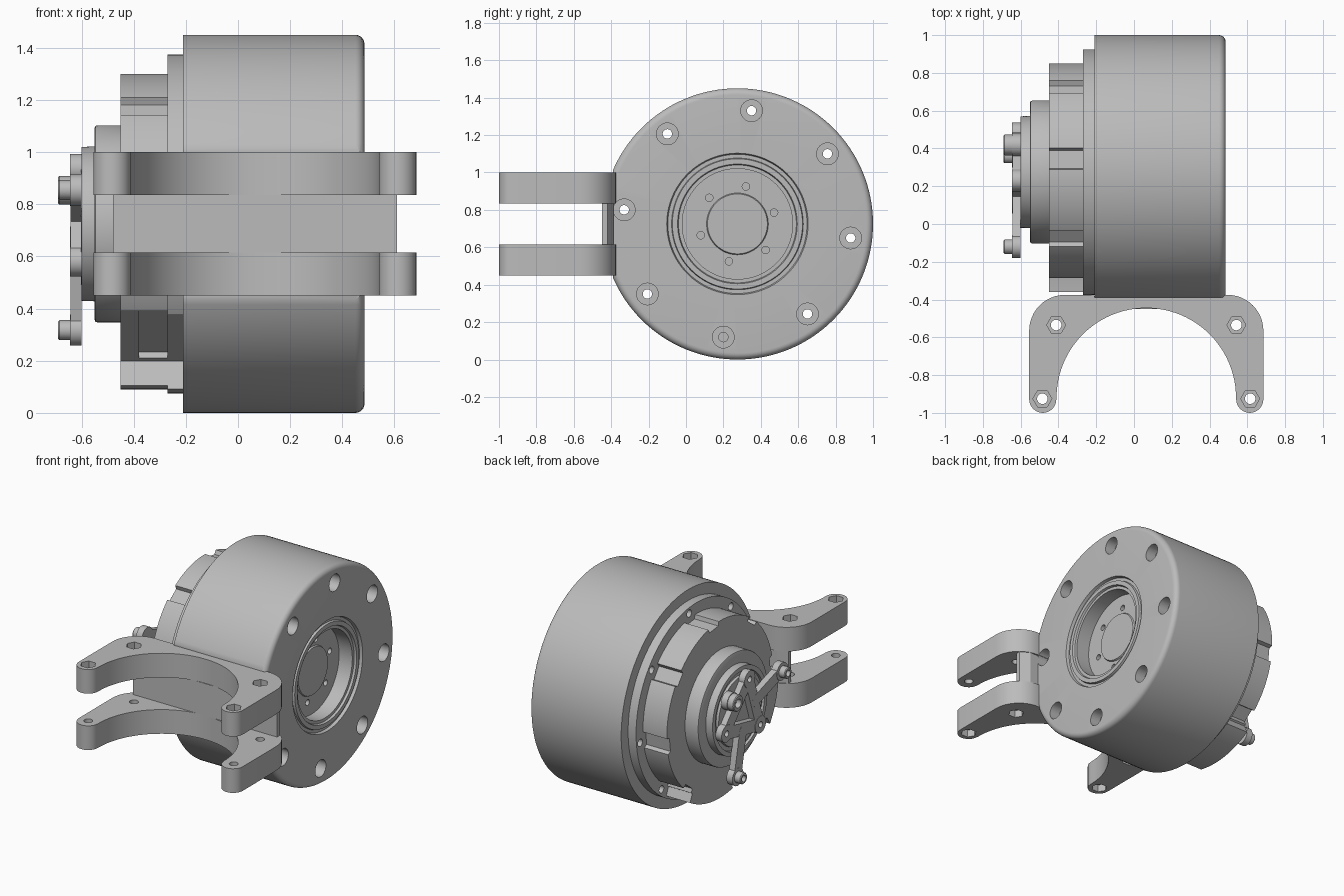
import bpy, bmesh, math
from math import sin, cos, pi, radians
from mathutils import Matrix, Vector

if "Cube" in bpy.data.objects:
    bpy.data.objects.remove(bpy.data.objects["Cube"], do_unlink=True)

metal = bpy.data.materials.new("grey metal")
metal.use_nodes = True
GREY = (0.5, 0.5, 0.5, 1)
metal.diffuse_color = GREY
metal.node_tree.nodes["Principled BSDF"].inputs["Base Color"].default_value = GREY

CY, CZ = 0.275, 0.725          # motor axis, along x
BOLTS = [radians(82.9 + 45 * k) for k in range(8)]
PORT = radians(240)            # direction of the connector recess


def polar(r, a):
    return CY + r * cos(a), CZ + r * sin(a)


def circle(c, r, n=32, turn=0.0):
    return [(c[0] + r * cos(turn + 2 * pi * i / n), c[1] + r * sin(turn + 2 * pi * i / n)) for i in range(n)]


def capsule(p, q, r, n=12):
    a = math.atan2(q[1] - p[1], q[0] - p[0])
    ends = ((q, a - pi / 2), (p, a + pi / 2))
    return [(c[0] + r * cos(s + pi * i / n), c[1] + r * sin(s + pi * i / n)) for c, s in ends for i in range(n + 1)]


def prism(bm, pts, lo, hi, axis="x"):
    """Extrude a flat outline along x (points are y, z) or z (points are x, y)."""
    def at(p, t):
        return (t, p[0], p[1]) if axis == "x" else (p[0], p[1], t)
    a = [bm.verts.new(at(p, lo)) for p in pts]
    b = [bm.verts.new(at(p, hi)) for p in pts]
    faces = [bm.faces.new(a[::-1]), bm.faces.new(b)]
    for i in range(len(pts)):
        j = (i + 1) % len(pts)
        faces.append(bm.faces.new((a[i], a[j], b[j], b[i])))
    bmesh.ops.recalc_face_normals(bm, faces=faces)


def lathe(bm, profile, n=128, centre=(CY, CZ)):
    """Spin an (x, radius) profile that starts and ends on the axis."""
    rings = []
    for x, r in profile:
        if r == 0:
            rings.append([bm.verts.new((x, *centre))] * n)
        else:
            rings.append([bm.verts.new((x, *p)) for p in circle(centre, r, n)])
    faces = []
    for a, b in zip(rings, rings[1:]):
        for i in range(n):
            j = (i + 1) % n
            faces.append(bm.faces.new(list(dict.fromkeys((a[i], a[j], b[j], b[i])))))
    bmesh.ops.recalc_face_normals(bm, faces=faces)


def finish(name, bm, cutters=()):
    mesh = bpy.data.meshes.new(name)
    bm.to_mesh(mesh)
    bm.free()
    mesh.materials.append(metal)
    ob = bpy.data.objects.new(name, mesh)
    bpy.context.scene.collection.objects.link(ob)
    bpy.ops.object.select_all(action="DESELECT")
    bpy.context.view_layer.objects.active = ob
    ob.select_set(True)
    for cutter in cutters:
        mod = ob.modifiers.new("cut", "BOOLEAN")
        mod.operation, mod.solver, mod.object = "DIFFERENCE", "EXACT", cutter
        mod.use_self = True
        bpy.ops.object.modifier_apply(modifier=mod.name)
    bpy.ops.object.shade_smooth_by_angle(angle=radians(30))
    return ob


helpers = []


def cutter(name, *prisms):
    bm = bmesh.new()
    for p in prisms:
        prism(bm, *p)
    ob = finish(name, bm)
    ob.hide_render = True
    helpers.append(ob)
    return ob


def port_box(d0, d1, w0, w1):
    d, t = Vector((cos(PORT), sin(PORT))), Vector((-sin(PORT), cos(PORT)))
    return [tuple(Vector((CY, CZ)) + d * a + t * b) for a, b in ((d0, w0), (d1, w0), (d1, w1), (d0, w1))]


# Cutters
bolt_spots = [polar(0.61, a) for a in BOLTS]
bolt_holes = cutter("bolt_hole_cutter", *[(circle(p, 0.025), -0.4, 0.6) for p in bolt_spots])
counterbores = cutter("counterbore_cutter", *[(circle(p, 0.058), 0.41, 0.6) for p in bolt_spots])
pad_cut = cutter("bracket_pad_cutter", ([(-0.6, -0.2), (-0.39, -0.2), (-0.39, 1.7), (-0.6, 1.7)], -0.5, 0.7))
port_cut = cutter("port_cutter", (port_box(0.497, 0.8, -0.3, 0.19), -0.6, -0.21))
panel_cut = cutter("panel_cutter", (port_box(0.47, 0.8, -0.26, 0.17), -0.38, -0.23))
bore_holes = cutter("bore_hole_cutter", *[(circle(polar(0.205, k * pi / 3 + 0.3), 0.02, 20), 0.33, 0.45)
                                          for k in range(6)])

# Main housing with filleted rim, ringed mouth and stepped bore
F = 0.035
fillet = [(0.485 - F + F * sin(i * pi / 12), 0.725 - F + F * cos(i * pi / 12)) for i in range(7)]
bm = bmesh.new()
lathe(bm, [(-0.21, 0), (-0.21, 0.725)] + fillet +
      [(0.485, 0.378), (0.465, 0.372), (0.465, 0.352), (0.48, 0.348), (0.48, 0.32), (0.465, 0.315),
       (0.465, 0.295), (0.365, 0.295), (0.365, 0.165), (0.375, 0.16), (0.375, 0)])
finish("motor_housing", bm, (pad_cut, bolt_holes, counterbores, bore_holes))

# Mounting flange behind the housing
bm = bmesh.new()
prism(bm, circle((CY, CZ), 0.65, 128), -0.27, -0.208)
finish("rear_flange", bm, (port_cut, bolt_holes))


# Gear case: bolt grooves all round, two raised ears beside the port
def case_radius(a):
    rel = (a - PORT + pi) % (2 * pi) - pi
    if radians(15) < abs(rel) < radians(61):
        return 0.635
    for b in BOLTS:
        off = (a - b + pi) % (2 * pi) - pi
        if abs(off) < radians(5.2) and abs(rel) > radians(40):
            return 0.545 / cos(off)
    return 0.575


bm = bmesh.new()
steps = 540
prism(bm, [polar(case_radius(2 * pi * i / steps), 2 * pi * i / steps) for i in range(steps)], -0.45, -0.265)
finish("gear_case", bm, (port_cut, panel_cut))

# Output hub with concentric steps
bm = bmesh.new()
lathe(bm, [(-0.44, 0), (-0.44, 0.378), (-0.54, 0.378), (-0.547, 0.375), (-0.55, 0.368), (-0.55, 0.297),
           (-0.60, 0.295), (-0.60, 0.265), (-0.585, 0.262), (-0.585, 0.235), (-0.602, 0.232), (-0.602, 0)])
finish("output_hub", bm)

# Triangular output plate with two long arms and a short lug
ARM = radians(41.8)
corners = [polar(0.215, ARM + pi / 3 + k * 2 * pi / 3) for k in range(3)]
tips = [(polar(reach, ARM + k * 2 * pi / 3), r) for k, (reach, r) in
        enumerate(((0.193, 0.055), (0.416, 0.038), (0.416, 0.038)))]
plate_holes = cutter("plate_hole_cutter", *[(circle(c, 0.02, 20), -0.7, -0.62) for c in corners])
bm = bmesh.new()
for k in range(3):
    prism(bm, capsule(corners[k], corners[k - 1], 0.042), -0.642, -0.60)
    prism(bm, circle(corners[k], 0.058), -0.645, -0.60)
    mid = polar(0.12, ARM + k * 2 * pi / 3)
    prism(bm, capsule(mid, tips[k][0], 0.04), -0.643, -0.60)
    prism(bm, circle(tips[k][0], 0.06), -0.645, -0.60)
finish("output_plate", bm, (plate_holes,))

# Hollow pins on the arm ends
for name, (c, r) in zip(("lug_pin", "front_arm_pin", "lower_arm_pin"), tips):
    bm = bmesh.new()
    lathe(bm, [(-0.64, 0), (-0.64, r), (-0.685, r), (-0.69, r - 0.005), (-0.69, r * 0.55),
               (-0.655, r * 0.55), (-0.655, 0)], 32, c)
    finish(name, bm)

# Forked bracket: two arched plates joined by a web
MID, BACK = 0.065, -0.385


def mirrored(half):
    """Right half outline, relative to the bracket middle, completed on the left."""
    return [(MID + x, y) for x, y in half] + [(MID - x, y) for x, y in reversed(half)]


N = 24
arch = [(0.475 * sin(i * pi / 2 / N), -0.92 + 0.475 * cos(i * pi / 2 / N)) for i in range(1, N + 1)]
toe = [(0.548 - 0.072 * cos(i * pi / 12), -0.928 - 0.072 * sin(i * pi / 12)) for i in range(13)]
shoulder = [(0.43 + 0.19 * cos(i * pi / 24), -0.565 + 0.19 * sin(i * pi / 24)) for i in range(13)]
fork = mirrored(arch + toe + shoulder + [(0.3, -0.375), (0.25, BACK)])
web = mirrored([(0.545, -0.45), (0.545, -0.42), (0.485, -0.385), (0.4, BACK)])
spots = [(MID + s * x, y) for s in (-1, 1) for x, y in ((0.55, -0.925), (0.477, -0.535))]
pin_holes = cutter("pin_hole_cutter", *[(circle(p, 0.028, 24), 0.3, 1.2, "z") for p in spots])
nut_pockets = cutter("nut_pocket_cutter", *[(circle(p, 0.05, 6), lo, hi, "z")
                                            for p in spots for lo, hi in ((0.95, 1.1), (0.3, 0.5))])
for name, lo, hi in (("lower_fork", 0.45, 0.615), ("upper_fork", 0.835, 1.0)):
    bm = bmesh.new()
    prism(bm, fork, lo, hi, "z")
    finish(name, bm, (pin_holes, nut_pockets))
bm = bmesh.new()
prism(bm, web, 0.615, 0.835, "z")
finish("bracket_web", bm)

for ob in helpers:
    bpy.data.objects.remove(ob, do_unlink=True)
